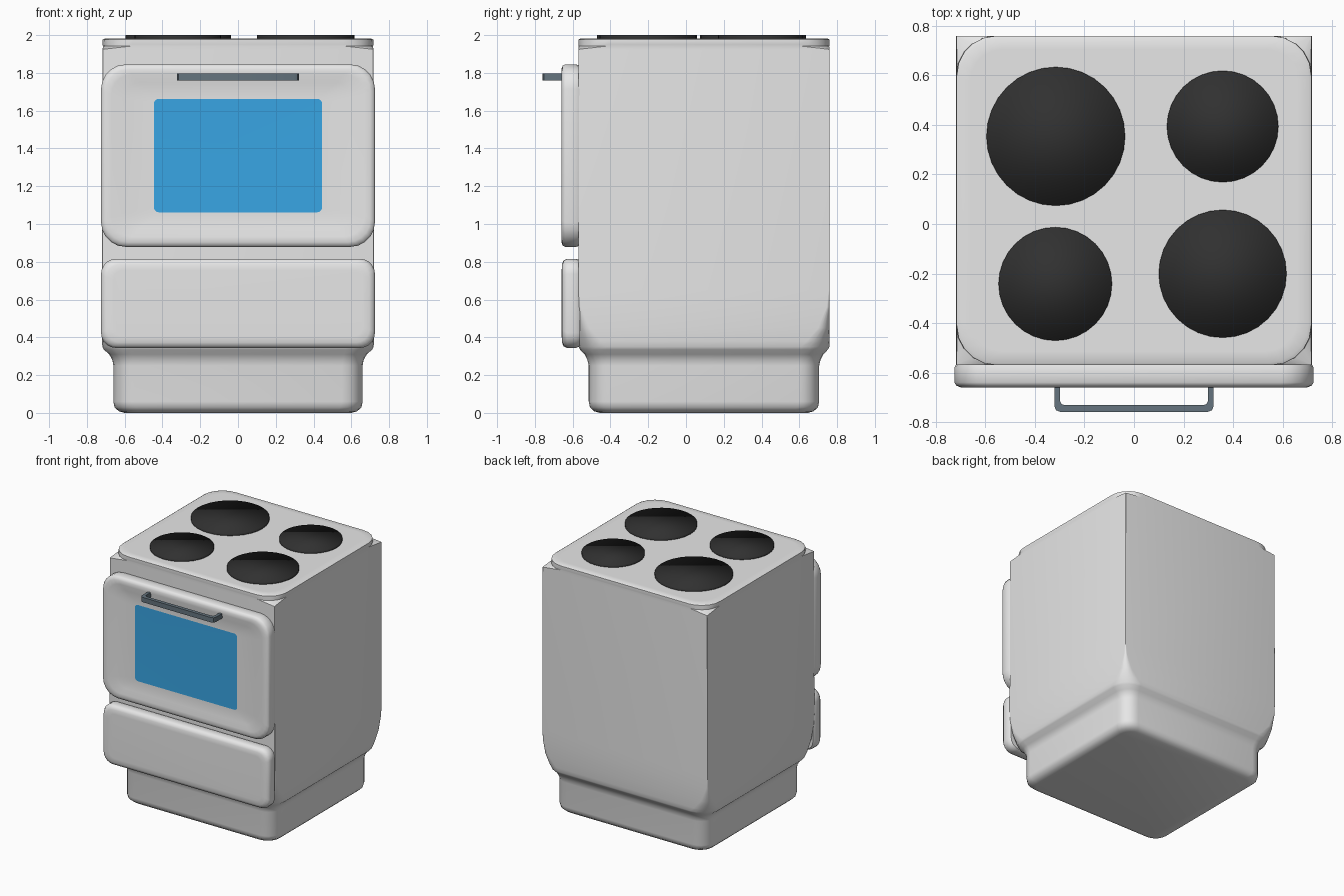
import bpy, bmesh, math
from mathutils import Vector

if "Cube" in bpy.data.objects:
    bpy.data.objects.remove(bpy.data.objects["Cube"])


def material(name, rgb):
    m = bpy.data.materials.new(name)
    m.diffuse_color = (*rgb, 1.0)
    m.use_nodes = True
    m.node_tree.nodes["Principled BSDF"].inputs["Base Color"].default_value = m.diffuse_color
    return m


WHITE = material("enamel white", (0.80, 0.80, 0.80))
BLUE = material("window blue", (0.04, 0.38, 0.78))
SLATE = material("handle slate", (0.13, 0.175, 0.21))
BLACK = material("burner black", (0.03, 0.03, 0.03))


def finish(bm, name, mats, angle):
    bmesh.ops.recalc_face_normals(bm, faces=bm.faces)
    me = bpy.data.meshes.new(name)
    bm.to_mesh(me)
    bm.free()
    ob = bpy.data.objects.new(name, me)
    bpy.context.collection.objects.link(ob)
    for m in mats:
        me.materials.append(m)
    bpy.ops.object.select_all(action='DESELECT')
    ob.select_set(True)
    bpy.context.view_layer.objects.active = ob
    bpy.ops.object.shade_smooth_by_angle(angle=math.radians(angle))
    return ob


def rounded_rect(hx, hy, r, seg=5):
    pts = []
    for k, (sx, sy) in enumerate([(1, 1), (-1, 1), (-1, -1), (1, -1)]):
        for i in range(seg + 1):
            a = (k + i / seg) * math.pi / 2
            pts.append((sx * (hx - r) + r * math.cos(a),
                        sy * (hy - r) + r * math.sin(a)))
    return pts


def loft(name, rings, place, mats, angle, cap_material=0):
    """Skin rounded rectangles (height, half width, half depth, radius)."""
    bm = bmesh.new()
    loops = [[bm.verts.new(place(x, y, h)) for x, y in rounded_rect(hx, hy, r)]
             for h, hx, hy, r in rings]
    n = len(loops[0])
    for a, b in zip(loops, loops[1:]):
        for i in range(n):
            j = (i + 1) % n
            bm.faces.new((a[i], a[j], b[j], b[i]))
    bm.faces.new(loops[0][::-1])
    bm.faces.new(loops[-1]).material_index = cap_material
    return finish(bm, name, mats, angle)


# Body with plinth: soft base, flared neck, sharp upright corners, rounded top
body_rings = [
    (0.000, 0.600, 0.550, 0.08), (0.008, 0.630, 0.580, 0.10),
    (0.030, 0.654, 0.604, 0.11), (0.060, 0.660, 0.610, 0.11),
    (0.250, 0.660, 0.610, 0.11), (0.280, 0.665, 0.617, 0.11),
    (0.310, 0.682, 0.632, 0.12), (0.335, 0.710, 0.656, 0.14),
    (0.350, 0.718, 0.664, 0.15), (0.380, 0.720, 0.665, 0.12),
    (0.450, 0.720, 0.665, 0.06), (0.560, 0.720, 0.665, 0.015),
    (0.650, 0.720, 0.665, 0.004), (1.925, 0.717, 0.665, 0.004),
    (1.942, 0.714, 0.663, 0.15), (1.950, 0.718, 0.665, 0.16),
    (1.976, 0.716, 0.665, 0.16), (1.982, 0.705, 0.655, 0.16),
    (1.982, 0.660, 0.610, 0.13),
]
loft("stove_body", body_rings, lambda x, y, h: Vector((x, y + 0.095, h)),
     [WHITE], 40)

# Oven door with raised rim, dished face and window
door_rings = [
    (0.560, 0.715, 0.474, 0.12), (0.580, 0.725, 0.483, 0.13),
    (0.640, 0.725, 0.483, 0.13), (0.653, 0.718, 0.476, 0.13),
    (0.660, 0.700, 0.458, 0.12), (0.660, 0.670, 0.430, 0.11),
    (0.648, 0.600, 0.385, 0.08), (0.646, 0.445, 0.300, 0.025),
]
loft("oven_door", door_rings, lambda x, y, h: Vector((x, -h, y + 1.362)),
     [WHITE, BLUE], 50, 1)

# Lower drawer front
drawer_rings = [
    (0.560, 0.712, 0.225, 0.07), (0.580, 0.725, 0.236, 0.08),
    (0.630, 0.725, 0.236, 0.08), (0.648, 0.716, 0.227, 0.08),
    (0.657, 0.695, 0.207, 0.07), (0.658, 0.660, 0.175, 0.05),
]
loft("drawer_front", drawer_rings, lambda x, y, h: Vector((x, -h, y + 0.580)),
     [WHITE], 50)

# Door handle: U profile extruded upwards
half = [(0.322, -0.640), (0.322, -0.735), (0.315, -0.752), (0.295, -0.760)]
inner = [(0.280, -0.732), (0.293, -0.727), (0.299, -0.716), (0.299, -0.640)]
right = half[::-1] + inner[::-1]
profile = (half + [(-x, y) for x, y in half[::-1]]
           + [(-x, y) for x, y in inner[::-1]] + inner)
bm = bmesh.new()
low = [bm.verts.new((x, y, 1.760)) for x, y in profile]
high = [bm.verts.new((x, y, 1.798)) for x, y in profile]
count = len(profile)
for i in range(count):
    j = (i + 1) % count
    bm.faces.new((low[i], low[j], high[j], high[i]))
bm.faces.new(low[::-1])
bm.faces.new(high)
finish(bm, "door_handle", [SLATE], 40)

# Four hob burners, shaded fully smooth
burners = [("back_left", -0.316, 0.354, 0.280), ("back_right", 0.358, 0.394, 0.225),
           ("front_left", -0.318, -0.242, 0.229), ("front_right", 0.358, -0.201, 0.258)]
for label, x, y, r in burners:
    bm = bmesh.new()
    bmesh.ops.create_cone(bm, cap_ends=True, segments=32, radius1=r, radius2=r,
                          depth=0.03)
    bmesh.ops.translate(bm, verts=bm.verts, vec=(x, y, 1.985))
    finish(bm, "burner_" + label, [BLACK], 180)
